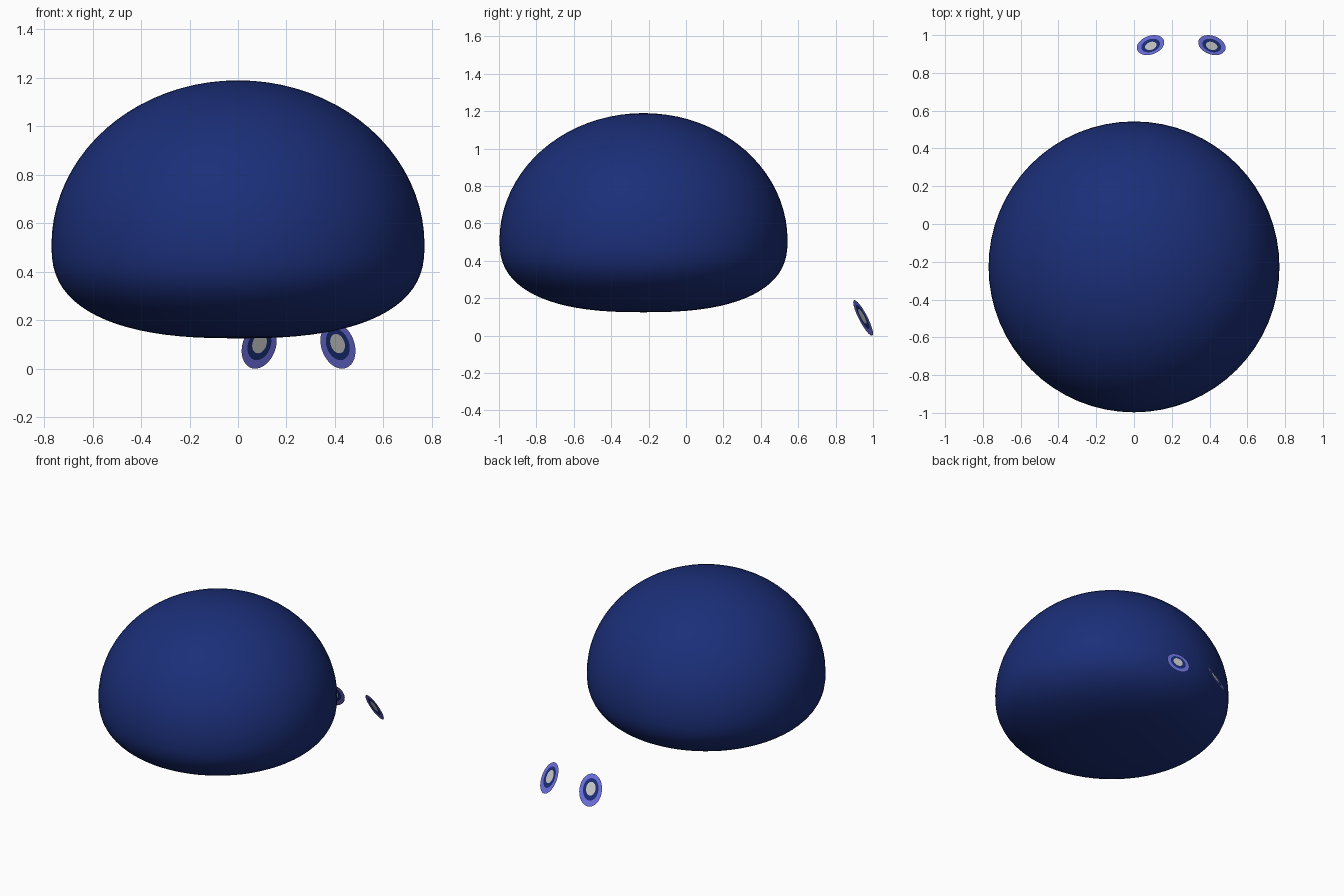
import bpy, bmesh
from math import sin, cos, pi, radians
from mathutils import Vector

if "Cube" in bpy.data.objects:
    bpy.data.objects.remove(bpy.data.objects["Cube"])


def material(name, rgb):
    m = bpy.data.materials.new(name)
    m.diffuse_color = (*rgb, 1)
    m.use_nodes = True
    m.node_tree.nodes["Principled BSDF"].inputs["Base Color"].default_value = m.diffuse_color
    return m


NAVY = material("navy", (0.011, 0.028, 0.19))
VIOLET = material("violet", (0.16, 0.17, 0.75))
WHITE = material("white", (0.85, 0.85, 0.85))


def finish(bm, name, mat, smooth=False):
    me = bpy.data.meshes.new(name)
    bm.to_mesh(me)
    bm.free()
    me.materials.append(mat)
    for p in me.polygons:
        p.use_smooth = smooth
    ob = bpy.data.objects.new(name, me)
    bpy.context.collection.objects.link(ob)
    return ob


# Dome body: a sphere reshaped to a round top and a flattened underside
R, MID, TOP, LOW = 0.77, 0.51, 0.68, 0.385
bm = bmesh.new()
bmesh.ops.create_uvsphere(bm, u_segments=64, v_segments=40, radius=1)
for v in bm.verts:
    x, y, z = v.co
    r = (x * x + y * y) ** 0.5
    if z >= 0:
        k, h = 1, z * TOP
    else:
        p = 2 / 2.5
        k = r ** (p - 1) if r > 1e-5 else 0
        h = -LOW * abs(z) ** p
    v.co = (x * k * R, y * k * R - 0.227, MID + h)
finish(bm, "dome_body", NAVY, True)

# Flat oval eyes behind the body: violet rim, navy ring, white centre
W, H, YAW, TILT = 0.075, 0.107, radians(20), radians(27.4)
RINGS = [("rim", VIOLET, 1.0, 0.68), ("ring", NAVY, 0.68, 0.42),
         ("centre", WHITE, 0.42, 0)]


def oval(bm, side, scale, n=40):
    # Points on a tilted oval that is turned outwards
    u = Vector((cos(YAW), -side * sin(YAW), 0))
    v = Vector((-side * sin(YAW) * sin(TILT), -cos(YAW) * sin(TILT), cos(TILT)))
    mid = Vector((0.25 + side * 0.1625, 0.947, 0.095)) + v * 0.016 * (1 - scale)
    return [bm.verts.new(mid + u * W * scale * cos(2 * pi * i / n)
                         + v * H * scale * sin(2 * pi * i / n)) for i in range(n)]


for side, label in ((-1, "left"), (1, "right")):
    for part, mat, outer, inner in RINGS:
        bm = bmesh.new()
        a = oval(bm, side, outer)
        if inner:
            b = oval(bm, side, inner)
            for i in range(len(a)):
                j = (i + 1) % len(a)
                bm.faces.new((a[j], a[i], b[i], b[j]))
        else:
            bm.faces.new(a[::-1])
        finish(bm, f"{label}_eye_{part}", mat)
